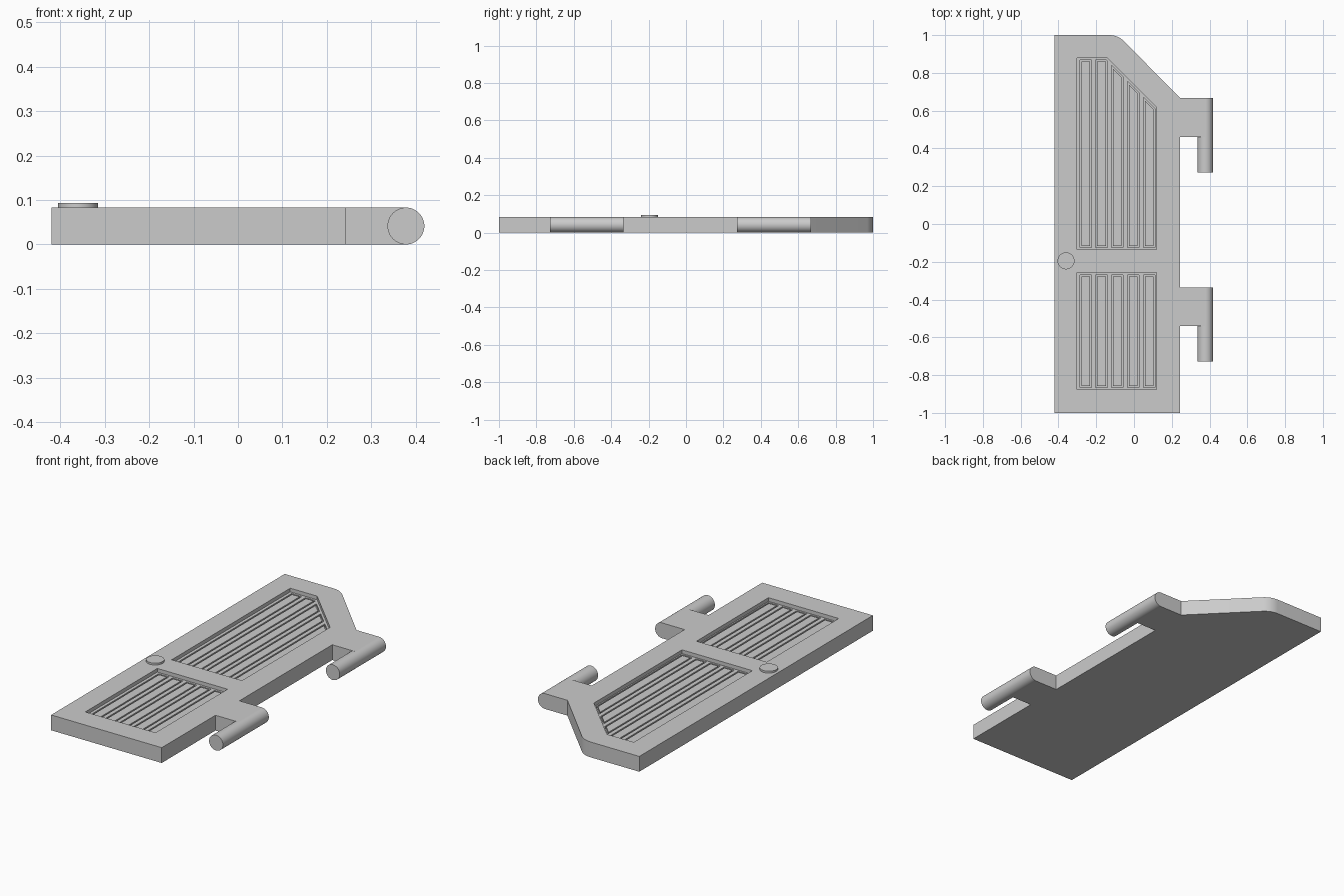
import bpy, bmesh, math
from mathutils import Matrix

cube = bpy.data.objects.get("Cube")
if cube:
    bpy.data.objects.remove(cube, do_unlink=True)

THICK = 0.083      # door thickness
RECESS = 0.063     # floor of the panel recesses
GROOVE = 0.05      # floor of the grooves around the slats

grey = bpy.data.materials.new("light grey")
grey.use_nodes = True
grey.diffuse_color = (0.6, 0.6, 0.6, 1)
grey.node_tree.nodes["Principled BSDF"].inputs["Base Color"].default_value = (0.6, 0.6, 0.6, 1)


def make_object(name, bm):
    bmesh.ops.recalc_face_normals(bm, faces=bm.faces)
    mesh = bpy.data.meshes.new(name)
    bm.to_mesh(mesh)
    bm.free()
    mesh.materials.append(grey)
    obj = bpy.data.objects.new(name, mesh)
    bpy.context.collection.objects.link(obj)
    return obj


def prisms(name, outlines, z0, z1):
    """Extrude flat outlines from z0 up to z1 as one object."""
    bm = bmesh.new()
    for outline in outlines:
        face = bm.faces.new([bm.verts.new((x, y, z0)) for x, y in outline])
        new = bmesh.ops.extrude_face_region(bm, geom=[face])["geom"]
        tops = [v for v in new if isinstance(v, bmesh.types.BMVert)]
        bmesh.ops.translate(bm, verts=tops, vec=(0, 0, z1 - z0))
    return make_object(name, bm)


def cylinder(name, radius, depth, matrix, sides=48):
    bm = bmesh.new()
    bmesh.ops.create_cone(bm, cap_ends=True, segments=sides, radius1=radius,
                          radius2=radius, depth=depth, matrix=matrix)
    obj = make_object(name, bm)
    smooth(obj)
    return obj


def select(obj):
    bpy.ops.object.select_all(action='DESELECT')
    obj.select_set(True)
    bpy.context.view_layer.objects.active = obj


def smooth(obj):
    select(obj)
    bpy.ops.object.shade_smooth_by_angle(angle=math.radians(30))


def cut(obj, cutter):
    mod = obj.modifiers.new("cut", 'BOOLEAN')
    mod.operation = 'DIFFERENCE'
    mod.solver = 'EXACT'
    mod.object = cutter
    select(obj)
    bpy.ops.object.modifier_apply(modifier=mod.name)
    bpy.data.objects.remove(cutter, do_unlink=True)


def clipped_rect(x0, x1, y0, y1, diag):
    """Rectangle whose upper right corner is cut along x + y = diag."""
    if x1 + y1 <= diag:
        return [(x0, y0), (x1, y0), (x1, y1), (x0, y1)]
    outline = [(x0, y0), (x1, y0), (x1, diag - x1)]
    if x0 + y1 > diag:
        return outline + [(x0, diag - x0)]
    return outline + [(diag - y1, y1), (x0, y1)]


# Door leaf with hinge arms and a rounded, sloping top corner
edge, pin_x = 0.243, 0.378
arms = [(-0.54, -0.335), (0.46, 0.668)]
outline = [(-0.42, -1), (edge, -1)]
for low, high in arms:
    outline += [(edge, low), (pin_x, low), (pin_x, high), (edge, high)]
for i in range(9):
    a = math.radians(45 + 45 * i / 8)
    outline.append((-0.13 + 0.108 * math.cos(a), 0.892 + 0.108 * math.sin(a)))
outline.append((-0.42, 1))
door = prisms("door_leaf", [outline], 0, THICK)

# Two recessed panels, each with five slats framed by narrow grooves
panels = [(-0.875, -0.258), (-0.135, 0.88)]
diag, gap = 0.738, 0.008


def slat_outlines(inset):
    return [clipped_rect(-0.287 + 0.084 * i + inset, -0.225 + 0.084 * i - inset,
                         y0 + 0.01 + inset, y1 - 0.012 - inset,
                         diag - 0.016 - inset * math.sqrt(2))
            for y0, y1 in panels for i in range(5)]


recesses = [clipped_rect(-0.303, 0.118, y0, y1, diag) for y0, y1 in panels]
cut(door, prisms("recess_cutter", recesses, RECESS, THICK + 0.05))
cut(door, prisms("groove_cutter", slat_outlines(0), GROOVE, THICK + 0.05))
smooth(door)
prisms("panel_slats", slat_outlines(gap), GROOVE, RECESS)

# Hinge pins hanging from the arms
radius = THICK / 2
for side, (low, high) in zip(("lower", "upper"), arms):
    start = low - 0.188
    place = (Matrix.Translation((pin_x, (start + high) / 2, radius))
             @ Matrix.Rotation(math.pi / 2, 4, 'X'))
    cylinder(side + "_hinge_pin", radius, high - start, place)

# Flat round knob
cylinder("door_knob", 0.045, 0.01, Matrix.Translation((-0.36, -0.195, THICK + 0.005)))
